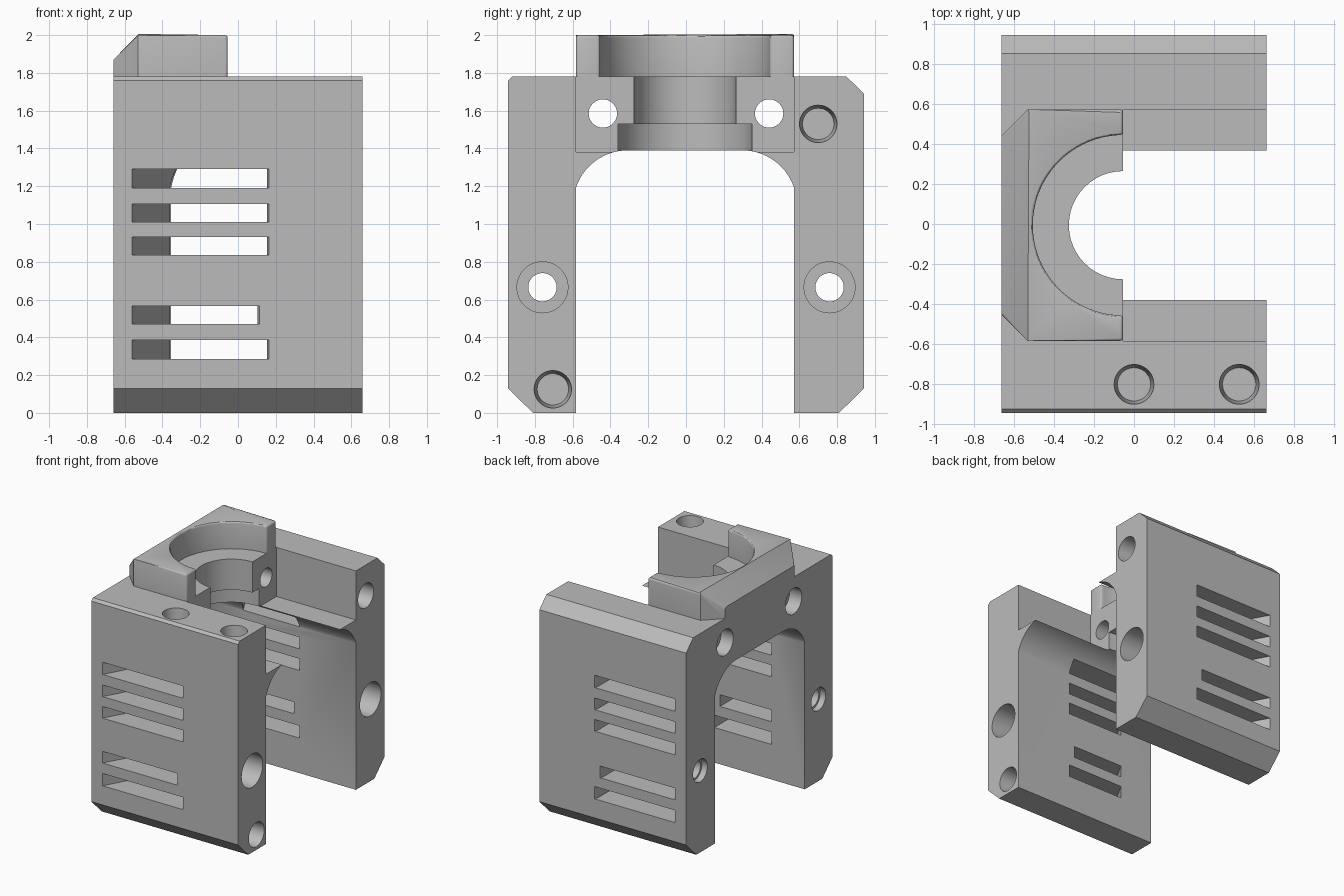
import bpy, bmesh, math
from mathutils import Vector

cube = bpy.data.objects.get("Cube")
if cube:
    bpy.data.objects.remove(cube, do_unlink=True)

grey = bpy.data.materials.new("plain grey")
grey.use_nodes = True
grey.diffuse_color = (0.5, 0.5, 0.5, 1)
grey.node_tree.nodes["Principled BSDF"].inputs["Base Color"].default_value = (0.5, 0.5, 0.5, 1)


def finish(name, bm):
    bmesh.ops.recalc_face_normals(bm, faces=bm.faces)
    mesh = bpy.data.meshes.new(name)
    bm.to_mesh(mesh)
    bm.free()
    mesh.materials.append(grey)
    obj = bpy.data.objects.new(name, mesh)
    bpy.context.collection.objects.link(obj)
    return obj


def prism(points, offset):
    """Closed outline pushed along an offset."""
    bm = bmesh.new()
    face = bm.faces.new([bm.verts.new(p) for p in points])
    side = bmesh.ops.extrude_face_region(bm, geom=[face])["geom"]
    bmesh.ops.translate(bm, vec=offset, verts=[v for v in side if isinstance(v, bmesh.types.BMVert)])
    return bm


def arc(cx, cy, r, start, end, steps):
    angles = [math.radians(start + (end - start) * i / steps) for i in range(steps + 1)]
    return [(cx + r * math.cos(a), cy + r * math.sin(a)) for a in angles]


cutters = []


def cut(bm):
    obj = finish("cutter", bm)
    obj.hide_render = True
    cutters.append(obj)


def drill(start, end, r_start, r_end=None):
    """Round hole between two points, optionally tapered."""
    start, end = Vector(start), Vector(end)
    bm = bmesh.new()
    bmesh.ops.create_cone(bm, cap_ends=True, segments=48, radius1=r_start,
                          radius2=r_end or r_start, depth=(end - start).length)
    turn = Vector((0, 0, 1)).rotation_difference(end - start).to_matrix()
    bmesh.ops.rotate(bm, verts=bm.verts, matrix=turn)
    bmesh.ops.translate(bm, verts=bm.verts, vec=(start + end) / 2)
    cut(bm)


HALF, OUT, TOP, SPLIT = 0.66, 0.942, 1.78, -0.055
IN_F, IN_B, MID = -0.583, 0.572, -0.006

# Body: arched profile with two legs, run along x
rise = 0.275
arch_f = arc(IN_F + rise, 1.10, 0.29, 161.5, 90, 14)
arch_b = arc(IN_B - rise, 1.10, 0.29, 90, 18.5, 14)
profile = ([(-OUT, 0.13), (-OUT, TOP - 0.02), (-OUT + 0.02, TOP), (0.85, TOP), (OUT, 1.69),
            (OUT, 0.13), (0.81, 0), (IN_B, 0)]
           + arch_b[::-1] + arch_f[::-1] + [(IN_F, 0), (-0.81, 0)])
body = finish("body", prism([(-HALF, y, z) for y, z in profile], (2 * HALF, 0, 0)))

# Open the bridge on the left half, leaving the thin arch ledges
notch = [(IN_F, 1.381), (IN_B, 1.381), (IN_B, 2.2), (IN_F, 2.2)]
cut(prism([(SPLIT, y, z) for y, z in notch], (1, 0, 0)))

# Stepped central bore
drill((SPLIT, MID, 1.2), (SPLIT, MID, 1.53), 0.355)
drill((SPLIT, MID, 1.4), (SPLIT, MID, 2.1), 0.27)

# Vent slots with a slanted right end, on both legs
slots = [(0.285, 0.385, 0.165), (0.47, 0.565, 0.115), (0.835, 0.93, 0.165),
         (1.01, 1.105, 0.165), (1.19, 1.29, 0.165)]
for side in (-1, 1):
    for low, high, right in slots:
        outline = [(-0.57, 0.96), (right + 0.005, 0.96), (right - 0.012, 0.91),
                   (right - 0.012, 0.44), (-0.28, 0.44)]
        cut(prism([(x, side * y, low) for x, y in outline], (0, 0, high - low)))

# Screw holes along x: leg pair and clamp pair, with counterbores
for side in (-1, 1):
    y = side * 0.76
    drill((-1, y, 0.665), (1, y, 0.665), 0.075)
    drill((0.4, y, 0.665), (1, y, 0.665), 0.135)
    drill((-1, y, 0.665), (-0.61, y, 0.665), 0.092)
    y = side * 0.44
    drill((-1, y, 1.585), (0.2, y, 1.585), 0.075)
    drill((-1, y, 1.585), (-0.55, y, 1.585), 0.105)

# Blind pockets on the left faces and the top
for y, z in ((-0.705, 0.125), (0.7, 1.53)):
    drill((HALF + 0.01, y, z), (HALF - 0.2, y, z), 0.1, 0.083)
for x in (0, 0.525):
    drill((x, -0.8, TOP + 0.01), (x, -0.8, TOP - 0.2), 0.1, 0.083)

# Apply the cuts
for cutter in cutters:
    mod = body.modifiers.new("cut", "BOOLEAN")
    mod.operation, mod.solver, mod.object = "DIFFERENCE", "EXACT", cutter
bpy.context.view_layer.update()
cut_mesh = bpy.data.meshes.new_from_object(body.evaluated_get(bpy.context.evaluated_depsgraph_get()))
body.modifiers.clear()
body.data = cut_mesh
body.data.materials.clear()
body.data.materials.append(grey)
for cutter in cutters:
    bpy.data.objects.remove(cutter, do_unlink=True)

# Collar: half ring with chamfered corners, sitting on the bridge
plan = ([(SPLIT, IN_B), (-0.53, IN_B), (-HALF, IN_B - 0.13), (-HALF, IN_F + 0.13),
         (-0.53, IN_F), (SPLIT, IN_F)] + arc(SPLIT, MID, 0.45, 270, 90, 40))
bm = prism([(x, y, TOP) for x, y in plan], (0, 0, 0.22))
sliced = bmesh.ops.bisect_plane(bm, geom=bm.verts[:] + bm.edges[:] + bm.faces[:],
                                plane_co=(-HALF, 0, 1.87), plane_no=(-1, 0, 1), clear_outer=True)
bmesh.ops.contextual_create(bm, geom=[e for e in sliced["geom_cut"] if isinstance(e, bmesh.types.BMEdge)])
bmesh.ops.recalc_face_normals(bm, faces=bm.faces)
rims = [e for e in bm.edges if max(v.co.z for v in e.verts) > 1.99 and e.calc_face_angle(0) > 0.9]
bmesh.ops.bevel(bm, geom=rims, offset=0.015, segments=3, profile=0.5, affect="EDGES")
collar = finish("collar", bm)

# Smooth the round surfaces only
bpy.ops.object.select_all(action="DESELECT")
for obj in (body, collar):
    obj.select_set(True)
    bpy.context.view_layer.objects.active = obj
bpy.ops.object.shade_smooth_by_angle(angle=math.radians(30))
